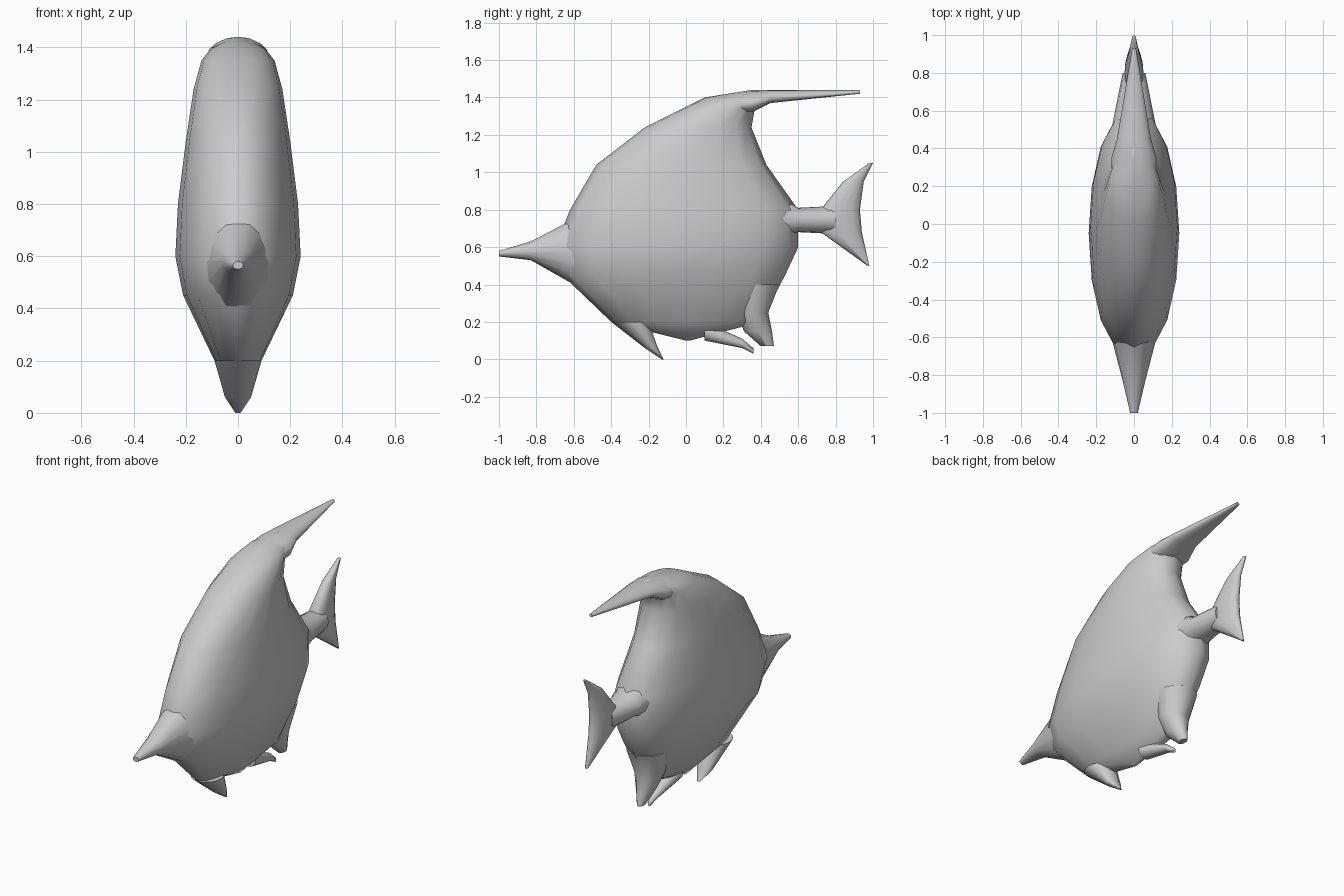
import bpy
import bmesh
from math import sin, cos, pi, copysign, radians

default_cube = bpy.data.objects.get("Cube")
if default_cube:
    bpy.data.objects.remove(default_cube, do_unlink=True)

grey = bpy.data.materials.new("plain grey")
grey.use_nodes = True
grey.diffuse_color = (0.6, 0.6, 0.6, 1)
shader = grey.node_tree.nodes["Principled BSDF"]
shader.inputs["Base Color"].default_value = grey.diffuse_color

SIDES = 16


def section(start, end, half_width, blunt, skew):
    """Closed oval section; skew moves the thickest point towards the start."""
    points = []
    for i in range(SIDES):
        angle = 2 * pi * i / SIDES
        fraction = ((1 - cos(angle)) / 2) ** skew
        side = copysign(abs(sin(angle)) ** blunt, sin(angle))
        points.append((side * half_width, start + (end - start) * fraction))
    return points


def loft(name, axis, stations, blunt=1, skew=1):
    """Skin oval sections; a station is (position, start, end, half width)."""
    bm = bmesh.new()
    rings = []
    for position, start, end, half_width in stations:
        ring = []
        for x, across in section(start, end, half_width, blunt, skew):
            if axis == "y":
                ring.append(bm.verts.new((x, position, across)))
            else:
                ring.append(bm.verts.new((x, across, position)))
        rings.append(ring)
    for ring, following in zip(rings, rings[1:]):
        for i in range(SIDES):
            bm.faces.new((ring[i - 1], ring[i], following[i], following[i - 1]))
    bm.faces.new(rings[0])
    bm.faces.new(rings[-1])
    bmesh.ops.recalc_face_normals(bm, faces=bm.faces)

    mesh = bpy.data.meshes.new(name)
    bm.to_mesh(mesh)
    bm.free()
    mesh.materials.append(grey)
    part = bpy.data.objects.new(name, mesh)
    bpy.context.collection.objects.link(part)
    bpy.ops.object.select_all(action="DESELECT")
    part.select_set(True)
    bpy.context.view_layer.objects.active = part
    bpy.ops.object.shade_smooth_by_angle(angle=radians(60))


# Deep flattened body, stacked from belly to crest
loft("body", "z", [
    (.1, 0, .02, .01),
    (.2, -.4, .4, .09),
    (.45, -.66, .53, .21),
    (.6, -.7, .6, .24),
    (.8, -.62, .6, .23),
    (1.04, -.48, .43, .2),
    (1.24, -.22, .35, .17),
    (1.35, 0, .37, .14),
    (1.4, .1, .45, .1),
    (1.44, .35, .4, .01),
], blunt=.9)

# Pointed snout running back into the body
loft("snout", "y", [
    (-1, .55, .58, .02),
    (-.83, .53, .63, .06),
    (-.6, .4, .75, .12),
    (-.4, .3, .9, .16),
])

# Long trailing tip of the back fin, roof-shaped above
loft("back_fin_streamer", "y", [
    (.1, 1.3, 1.39, .11),
    (.35, 1.32, 1.44, .12),
    (.45, 1.37, 1.44, .09),
    (.93, 1.42, 1.44, .01),
], skew=1.4)

# Tail stem and forked tail fin
loft("tail_stem", "y", [
    (.4, .6, .95, .14),
    (.6, .68, .81, .1),
    (.8, .67, .82, .06),
])
loft("tail_fin", "z", [
    (.5, .97, .98, .01),
    (.68, .72, .94, .05),
    (.8, .72, .93, .05),
    (.95, .84, .95, .03),
    (1.05, .98, 1, .01),
], skew=1.4)

# Central fins along the underside
loft("belly_fin", "z", [
    (0, -.13, -.12, .01),
    (.06, -.22, -.15, .05),
    (.2, -.4, -.2, .09),
])
loft("small_lower_fin", "y", [
    (.1, .1, .2, .05),
    (.3, .06, .11, .03),
    (.36, .03, .06, .01),
])
loft("rear_lower_fin", "z", [
    (.07, .4, .47, .02),
    (.15, .31, .46, .05),
    (.25, .27, .44, .09),
    (.4, .25, .5, .12),
])
